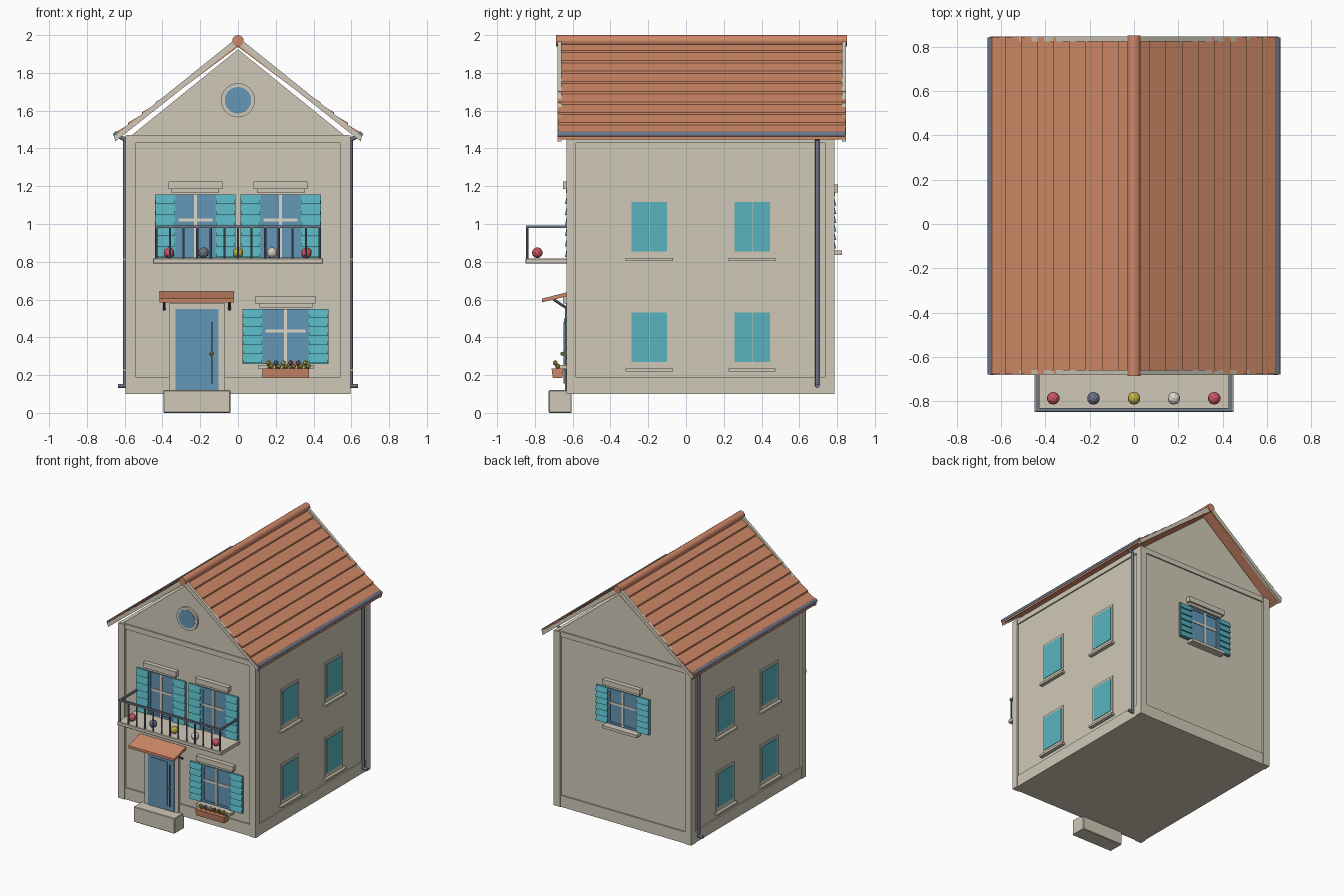
import bpy, bmesh, math
from mathutils import Vector

if "Cube" in bpy.data.objects:
    bpy.data.objects.remove(bpy.data.objects["Cube"])


def srgb(r, g, b):
    f = lambda c: (c / 255 / 12.92) if c < 11 else ((c / 255 + 0.055) / 1.055) ** 2.4
    return (f(r), f(g), f(b), 1)


def material(name, *rgb):
    m = bpy.data.materials.new(name)
    m.diffuse_color = srgb(*rgb)
    m.use_nodes = True
    m.node_tree.nodes["Principled BSDF"].inputs["Base Color"].default_value = m.diffuse_color
    return m


STONE = material("warm stone", 208, 201, 184)
TILE = material("terracotta", 207, 136, 103)
TEAL = material("teal paint", 88, 180, 191)
BLUE = material("blue", 100, 150, 182)
SLATE = material("slate metal", 110, 118, 134)
RED = material("red", 205, 88, 104)
YELLOW = material("yellow", 196, 180, 72)
CREAM = material("cream", 222, 216, 200)


def finish(name, bm, mat, smooth=False):
    bmesh.ops.recalc_face_normals(bm, faces=bm.faces)
    me = bpy.data.meshes.new(name)
    bm.to_mesh(me)
    bm.free()
    me.materials.append(mat)
    for p in me.polygons:
        p.use_smooth = smooth and len(p.vertices) == 4
    ob = bpy.data.objects.new(name, me)
    bpy.context.collection.objects.link(ob)
    return ob


def box(name, mat, x0, x1, y0, y1, z0, z1, bevel=0):
    bm = bmesh.new()
    bmesh.ops.create_cube(bm, size=1)
    for v in bm.verts:
        v.co = ((x0 + x1) / 2 + v.co.x * (x1 - x0), (y0 + y1) / 2 + v.co.y * (y1 - y0),
                (z0 + z1) / 2 + v.co.z * (z1 - z0))
    if bevel:
        bmesh.ops.bevel(bm, geom=bm.edges[:], offset=bevel, segments=1, affect='EDGES')
    return finish(name, bm, mat)


def prism(name, mat, points, a, b, axis="y"):
    """Extrude an outline: (x, z) along y, or (y, z) along x."""
    put = (lambda p, t: (p[0], t, p[1])) if axis == "y" else (lambda p, t: (t, p[0], p[1]))
    bm = bmesh.new()
    va = [bm.verts.new(put(p, a)) for p in points]
    vb = [bm.verts.new(put(p, b)) for p in points]
    bm.faces.new(va)
    bm.faces.new(vb)
    for i in range(len(points)):
        j = (i + 1) % len(points)
        bm.faces.new((va[i], va[j], vb[j], vb[i]))
    return finish(name, bm, mat)


def rod(name, mat, p, q, r, sides=12):
    p, q = Vector(p), Vector(q)
    bm = bmesh.new()
    bmesh.ops.create_cone(bm, cap_ends=True, segments=sides, radius1=r, radius2=r, depth=(q - p).length)
    rot = (q - p).to_track_quat('Z', 'Y')
    for v in bm.verts:
        v.co = rot @ v.co + (p + q) / 2
    return finish(name, bm, mat, sides > 8)


def ball(name, mat, c, r):
    bm = bmesh.new()
    bmesh.ops.create_icosphere(bm, subdivisions=2 if r > 0.02 else 1, radius=r)
    bmesh.ops.translate(bm, verts=bm.verts, vec=c)
    return finish(name, bm, mat)


FRONT, BACK = -0.615, 0.77

# House body, plinth, frieze, corner posts, gable
box("walls", STONE, -0.58, 0.58, FRONT, BACK, 0.10, 1.465)
box("plinth", STONE, -0.59, 0.59, FRONT - 0.01, BACK + 0.01, 0.10, 0.19)
box("frieze", STONE, -0.59, 0.59, FRONT - 0.01, BACK + 0.01, 1.43, 1.47)
for x in (-0.595, 0.54):
    for y in (-0.632, 0.735):
        box("corner_post", STONE, x, x + 0.055, y, y + 0.05, 0.10, 1.468)
prism("gable", STONE, [(-0.565, 1.468), (0.565, 1.468), (0, 1.925)], FRONT, BACK)

# Round gable window
rod("round_frame", STONE, (0, FRONT + 0.01, 1.655), (0, FRONT - 0.015, 1.655), 0.09, 32)
rod("round_glass", BLUE, (0, FRONT, 1.655), (0, FRONT - 0.018, 1.655), 0.07, 32)

# Roof slopes with stepped tile courses, bargeboards and gutters
ROWS, EAVE = 9, 0.655
for s in (-1, 1):
    roof_z = lambda x: 1.962 - 0.752 * x
    profile = []
    for i in range(ROWS):
        lo, hi = EAVE * (1 - i / ROWS), EAVE * (1 - (i + 1) / ROWS)
        profile += [(s * lo, roof_z(lo) + 0.012), (s * hi, roof_z(hi))]
    profile += [(0, roof_z(0) - 0.024), (s * EAVE, roof_z(EAVE) - 0.022)]
    prism("roof_slope", TILE, profile, -0.677, 0.845)
    for y in (-0.681, 0.825):
        prism("bargeboard", STONE, [(0, 1.99), (s * 0.65, 1.468), (s * 0.65, 1.437), (0, 1.95)], y, y + 0.022)
    rod("gutter", SLATE, (s * 0.645, -0.68, 1.474), (s * 0.645, 0.842, 1.474), 0.016)
    # Downpipe with elbow and shoe
    rod("downpipe", SLATE, (s * 0.597, 0.695, 0.14), (s * 0.597, 0.695, 1.45), 0.011)
    rod("downpipe_elbow", SLATE, (s * 0.597, 0.695, 1.448), (s * 0.645, 0.695, 1.47), 0.011)
    rod("downpipe_shoe", SLATE, (s * 0.59, 0.695, 0.143), (s * 0.635, 0.695, 0.143), 0.011)
rod("ridge_cap", TILE, (0, -0.687, 1.97), (0, 0.852, 1.97), 0.03, 16)

# Closed side windows
for s in (-1, 1):
    for y in (-0.195, 0.35):
        for z in (0.27, 0.855):
            def side(name, mat, out, y0, y1, z0, z1):
                a, b = sorted((s * 0.57, s * (0.58 + out)))
                box(name, mat, a, b, y0, y1, z0, z1)
            side("side_surround", STONE, 0.006, y - 0.11, y + 0.11, z - 0.035, z + 0.28)
            for k in (0, 1):
                side("side_shutter", TEAL, 0.010, y - 0.094 + k * 0.095, y - 0.001 + k * 0.095, z, z + 0.262)
            side("side_sill", STONE, 0.028, y - 0.125, y + 0.125, z - 0.05, z - 0.034)


def window(x, half, z0, z1, shutter, s, wall, sill=True):
    """Glazed window with open louvred shutters; s is the outward y direction."""
    def slab(name, mat, x0, x1, d, za, zb, d0=-0.01):
        a, b = sorted((wall + s * d0, wall + s * d))
        box(name, mat, x0, x1, a, b, za, zb)
    slab("window_glass", BLUE, x - half, x + half, 0.006, z0, z1)
    w, mid = 0.008, z0 + (z1 - z0) * 0.6
    for cx in (x - half + w, x, x + half - w):
        slab("window_stile", CREAM if cx == x else BLUE, cx - w, cx + w, 0.013, z0, z1)
    for cz in (z0 + w, mid, z1 - w):
        slab("window_bar", CREAM if cz == mid else BLUE, x - half, x + half, 0.012, cz - w, cz + w)
    for side in (-1, 1):
        a, b = sorted((x + side * half, x + side * (half + shutter)))
        slab("shutter", TEAL, a, b, 0.014, z0, z1)
        n = 6
        h = (z1 - z0) / n
        for i in range(n):
            zb = z0 + i * h
            out = wall + s * 0.026
            flat = wall + s * 0.012
            prism("shutter_louvre", TEAL, [(flat, zb + 0.004), (out, zb + 0.004), (flat + s * 0.003, zb + h), (flat, zb + h)],
                  a + 0.003, b - 0.003, "x")
    slab("lintel_moulding", STONE, x - half - 0.02, x + half + 0.02, 0.02, z1 + 0.008, z1 + 0.028)
    slab("lintel", STONE, x - half - 0.037, x + half + 0.037, 0.035, z1 + 0.028, z1 + 0.068)
    if sill:
        slab("sill", STONE, x - half - 0.025, x + half + 0.025, 0.055, z0 - 0.028, z0 - 0.006)


for x in (-0.226, 0.226):
    window(x, 0.106, 0.82, 1.157, 0.107, -1, FRONT, False)
window(0.252, 0.122, 0.26, 0.55, 0.106, -1, FRONT)
window(0, 0.125, 0.865, 1.14, 0.105, 1, BACK)

# Balcony with railing and decorative balls
box("balcony_floor", STONE, -0.45, 0.45, -0.85, FRONT, 0.79, 0.818, 0.003)
box("front_rail", SLATE, -0.44, 0.44, -0.847, -0.832, 0.978, 0.992)
for s in (-1, 1):
    box("side_rail", SLATE, s * 0.433 - 0.007, s * 0.433 + 0.007, -0.84, FRONT, 0.978, 0.992)
for i in range(13):
    x = -0.432 + i * 0.072
    rod("baluster", SLATE, (x, -0.84, 0.815), (x, -0.84, 0.98), 0.006, 8)
for x, m in zip((-0.365, -0.183, 0, 0.18, 0.362), (RED, SLATE, YELLOW, CREAM, RED)):
    ball("balcony_ball", m, (x, -0.787, 0.848), 0.029)

# Door, handle, canopy and step
box("door_surround", STONE, -0.365, -0.07, FRONT - 0.02, FRONT, 0.12, 0.58)
box("door", BLUE, -0.332, -0.103, FRONT - 0.026, FRONT, 0.12, 0.55)
box("door_panel", BLUE, -0.30, -0.16, FRONT - 0.031, FRONT, 0.16, 0.50)
box("door_handle_bar", SLATE, -0.142, -0.135, FRONT - 0.034, FRONT, 0.155, 0.48)
ball("door_knob", YELLOW, (-0.14, FRONT - 0.04, 0.313), 0.012)
prism("canopy", TILE, [(-0.762, 0.585), (-0.762, 0.605), (-0.61, 0.644), (-0.61, 0.622)], -0.415, -0.02, "x")
for x in (-0.39, -0.045):
    rod("canopy_bracket", SLATE, (x, -0.70, 0.60), (x, -0.62, 0.547), 0.007, 8)
box("door_step", STONE, -0.395, -0.04, -0.727, -0.605, 0.0, 0.12, 0.004)

# Flower box
prism("flower_box", TILE, [(-0.705, 0.185), (-0.655, 0.185), (-0.648, 0.235), (-0.712, 0.235)], 0.13, 0.375, "x")
for i in range(6):
    x = 0.162 + i * 0.039
    rod("flower_stem", YELLOW, (x, -0.68, 0.225), (x, -0.69, 0.26), 0.006, 6)
    ball("flower", (YELLOW, SLATE, CREAM, RED)[(0, 1, 2, 3, 3, 0)[i]], (x, -0.692, 0.265), 0.015)
    ball("flower_leaf", YELLOW, (x + 0.016, -0.677, 0.247), 0.014)
